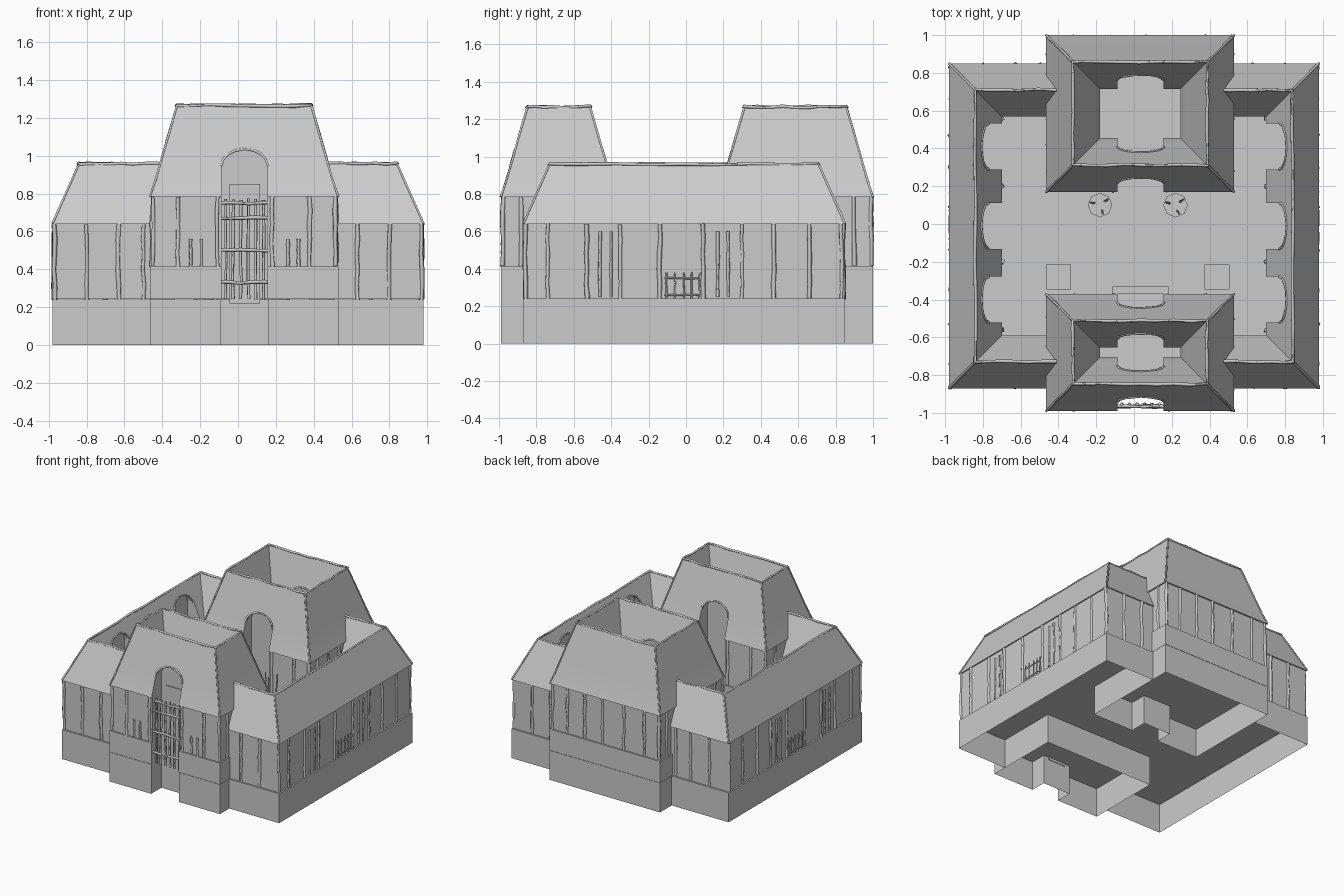
import bpy, bmesh, math, random
from mathutils import Vector

if "Cube" in bpy.data.objects:
    bpy.data.objects.remove(bpy.data.objects["Cube"])
random.seed(4)

CX = 0.035                                  # gate axis
X0, X1 = -0.465, 0.53                       # tower sides
TOWER = [(0, .242), (0, .415), (.012, .415), (.012, .785), (0, .785), (.03, .875), (.06, .98),
         (.1, 1.12), (.142, 1.265), (.184, 1.12), (.225, .98), (.255, .875), (.285, .785), (.285, .242)]
WING = [(0.01, .242), (.01, .64), (0, .64), (.14, .958), (.28, .64), (.28, .242)]


def mesh_object(name, verts, faces, smooth=False):
    me = bpy.data.meshes.new(name)
    me.from_pydata(verts, [], faces)
    bm = bmesh.new()
    bm.from_mesh(me)
    bmesh.ops.recalc_face_normals(bm, faces=bm.faces)
    bm.to_mesh(me)
    bm.free()
    ob = bpy.data.objects.new(name, me)
    bpy.context.collection.objects.link(ob)
    if smooth:
        bpy.ops.object.select_all(action='DESELECT')
        ob.select_set(True)
        bpy.context.view_layer.objects.active = ob
        bpy.ops.object.shade_smooth_by_angle(angle=math.radians(30))
    return ob


def sweep(name, profile, path, closed, smooth=False):
    """path(d) gives the corner points of the plan inset by d"""
    n, verts = len(profile), []
    m = len(path(0))
    for i in range(m):
        verts += [(*path(d)[i], z) for d, z in profile]
    faces = [(i * n + j, i * n + (j + 1) % n, ((i + 1) % m) * n + (j + 1) % n, ((i + 1) % m) * n + j)
             for i in range(m if closed else m - 1) for j in range(n)]
    if not closed:
        faces += [tuple(range(n)), tuple((m - 1) * n + j for j in range(n))]
    return mesh_object(name, verts, faces, smooth)


def walls(name, pts, closed, z=.24):
    n = len(pts)
    verts = [(*p, 0) for p in pts] + [(*p, z) for p in pts]
    return mesh_object(name, verts, [(i, (i + 1) % n, n + (i + 1) % n, n + i)
                                     for i in range(n if closed else n - 1)])


def timbers(name, paths, r, jitter=.004, seg=5):
    """wavy rough-hewn poles along polylines"""
    cu = bpy.data.curves.new(name, 'CURVE')
    cu.dimensions = '3D'
    cu.bevel_depth, cu.bevel_resolution, cu.use_fill_caps = r, 0, True
    for path in paths:
        pts = [Vector(path[0])]
        for a, b in zip(path, path[1:]):
            pts += [Vector(a).lerp(Vector(b), k / seg) for k in range(1, seg + 1)]
        sp = cu.splines.new('POLY')
        sp.points.add(len(pts) - 1)
        for q, p in zip(sp.points, pts):
            q.co = (*[c + random.uniform(-jitter, jitter) for c in p], 1)
            q.radius = random.uniform(.8, 1.15)
    ob = bpy.data.objects.new(name, cu)
    bpy.context.collection.objects.link(ob)
    return ob


def box(name, x0, x1, y0, y1, z0, z1):
    v = [(x, y, z) for x in (x0, x1) for y in (y0, y1) for z in (z0, z1)]
    return mesh_object(name, v, [(0, 1, 3, 2), (4, 5, 7, 6), (0, 1, 5, 4), (2, 3, 7, 6), (0, 2, 6, 4), (1, 3, 7, 5)])


def arches(target, spots, zs, rise, depth, eave, ridge):
    """arched niches cut through wall and roof slope; spot = (x, y, inward dx, inward dy)"""
    arc = [(.122 * math.cos(math.pi * k / 8), zs + rise * math.sin(math.pi * k / 8)) for k in range(9)]
    prof = [(-.122, .2), (.122, .2)] + arc
    n, verts, faces, trims = len(prof), [], [], []
    slope = lambda z: next(a[0] + (b[0] - a[0]) * (z - a[1]) / (b[1] - a[1])
                           for a, b in zip(eave, eave[1:]) if z <= b[1])
    for x, y, dx, dy in spots:
        place = lambda u, d, z: (x + dx * d - dy * u, y + dy * d + dx * u, z)
        o = len(verts)
        verts += [place(u, d, z) for d in (-.05, depth) for u, z in prof]
        faces += [tuple(o + i for i in range(n)), tuple(o + n + i for i in range(n))]
        faces += [(o + i, o + (i + 1) % n, o + n + (i + 1) % n, o + n + i) for i in range(n)]
        trims.append([place(u, slope(z), z) for u, z in arc])
    cut = mesh_object(target.name + "_niche_cutter", verts, faces)
    cut.hide_render = True
    cut.hide_set(True)
    m = target.modifiers.new("niches", 'BOOLEAN')
    m.operation, m.object, m.solver = 'DIFFERENCE', cut, 'EXACT'
    return trims


def rect(y0, y1):
    return lambda d: [(X0 + d, y0 + d), (X1 - d, y0 + d), (X1 - d, y1 - d), (X0 + d, y1 - d)]


# stone plinth and courtyard floor, with the gate notch
L, R = CX - .125, CX + .125
outline = [(-.98, -.87), (X0, -.87), (X0, -.99), (L, -.99), (L, -.86), (R, -.86), (R, -.99), (X1, -.99),
           (X1, -.87), (.98, -.87), (.98, .85), (X1, .85), (X1, 1), (X0, 1), (X0, .85), (-.98, .85)]
walls("plinth", outline, True)
mesh_object("courtyard_floor", [(*p, .24) for p in outline], [tuple(range(len(outline)))])
walls("gatehouse_footing", [(X0, -.87), (X0, -.37), (X1, -.37), (X1, -.87)], False)
walls("keep_footing", [(X0, .85), (X0, .17), (L, .17), (L, .31), (R, .31), (R, .17), (X1, .17), (X1, .85)], False)

# towers: hollow rings with steep flared roofs
gate = sweep("gatehouse", TOWER, rect(-.99, -.37), True, True)
keep = sweep("keep", TOWER, rect(.17, 1), True, True)
trim = arches(gate, [(CX, -.99, 0, 1), (CX, -.37, 0, -1)], .945, .09, .13, TOWER[4:9], .142)
trim += arches(keep, [(CX, .17, 0, 1)], .945, .09, .13, TOWER[4:9], .142)
trim += arches(gate, [(CX, -.705, 0, -1), (CX, -.655, 0, 1)], .945, .09, .125, TOWER[4:9], .142)
trim += arches(keep, [(CX, .455, 0, -1), (CX, .715, 0, 1)], .945, .09, .125, TOWER[4:9], .142)

# side wings: gabled C-shaped ranges
wing = sweep("wing", WING, lambda d: [(-.4, .85 - d), (-.98 + d, .85 - d), (-.98 + d, -.87 + d), (-.4, -.87 + d)], False)
side = arches(wing, [(-.7, y, -1, 0) for y in (.41, -.01, -.4)], .80, .085, .13, WING[2:4], .14)
wing.modifiers.new("mirror", 'MIRROR')
trim += side + [[(-x, y, z) for x, y, z in t] for t in side]
timbers("arch_trims", trim, .008, .001, 1)

# ridge, hip and eave timbers
ridges, hips, eaves = [], [], []
for y0, y1 in ((-.99, -.37), (.17, 1)):
    f = rect(y0, y1)
    loop = f(.142)
    ridges.append([(*p, 1.265) for p in loop + loop[:1]])
    for i in range(4):
        hips.append([(*f(d)[i], z) for d, z in TOWER[4:9]])
for s in (-1, 1):
    ridges.append([(s * .39, .71, .958), (s * .84, .71, .958), (s * .84, -.73, .958), (s * .39, -.73, .958)])
    for yo, yr in ((.85, .71), (-.87, -.73)):
        hips.append([(s * .98, yo, .642), (s * .84, yr, .958)])
timbers("ridge_beams", ridges, .009, .004, 8)
timbers("hip_beams", hips, .007, .001, 1)

# wall posts
posts = []
for s in (-1, 1):
    for y in (-.86, -.74, -.53, -.35, -.14, .09, .30, .47, .66, .83):
        posts.append([(s * .97, y, .24), (s * .97, y, .64)])
    for y in (-.86, .84):
        posts += [[(s * x, y, .24), (s * x, y, .64)] for x in (.80, .63, .5)]
    posts += [[(s * .7, y, .24), (s * .7, y, .64)] for y in (.56, .2, -.2, -.56)]
for y in (-.978, -.382, .182, .988):
    xs = (-.45, -.32, .38, .515) + ((-.13, .06, .22) if y > .9 else (-.11, .18))
    posts += [[(x, y, .415), (x, y, .785)] for x in xs]
for x in (X0 + .012, X1 - .012):
    posts += [[(x, y, .415), (x, y, .785)] for y in (-.88, -.5, .28, .42, .56, .9)]
timbers("wall_posts", posts, .013)

# slit windows and low railings
slits, rails = [], []
for s in (-1, 1):
    slits += [[(s * .972, y, .25), (s * .972, y, .6)] for y in (-.46, -.40, .17, .225)]
    rails += [[(s * .975, y, .24), (s * .975, y, .38)] for y in (-.105, -.06, -.01, .03, .07)]
    rails += [[(s * .975, -.115, z), (s * .975, .075, z)] for z in (.26, .35)]
for x in (-.25, -.195, .265, .32):
    slits.append([(x, -.98, .415), (x, -.98, .56)])
timbers("slit_windows", slits, .009, .001)
timbers("side_railings", rails, .005, .002)

# gate grille, door and step
bars = [[(CX - .1 + .04 * i, -.955, .24), (CX - .1 + .04 * i, -.955, .77)] for i in range(6)]
bars += [[(L, -.965, z), (R, -.965, z)] for z in (.33, .5, .67, .75)]
timbers("gate_grille", bars, .009)
box("gate_door", CX - .08, CX + .08, -.868, -.855, .22, .85)
box("gate_step", CX - .15, CX + .15, -.37, -.33, .24, .27)

# barrels with spears, crates
spears = []
for x in (-.18, .22):
    bpy.ops.mesh.primitive_cone_add(vertices=8, radius1=.055, radius2=.065, depth=.14, location=(x, .1, .31))
    bpy.context.object.name = "barrel"
    spears += [[(x + dx, .1 + dy, .38), (x + 1.8 * dx, .1 + 1.6 * dy, .64)]
               for dx, dy in ((-.03, .01), (.01, -.03), (.025, .02))]
timbers("spears", spears, .006, .002, 3)
for x in (-.4, .44):
    box("crate", x - .066, x + .066, -.346, -.214, .24, .36)
